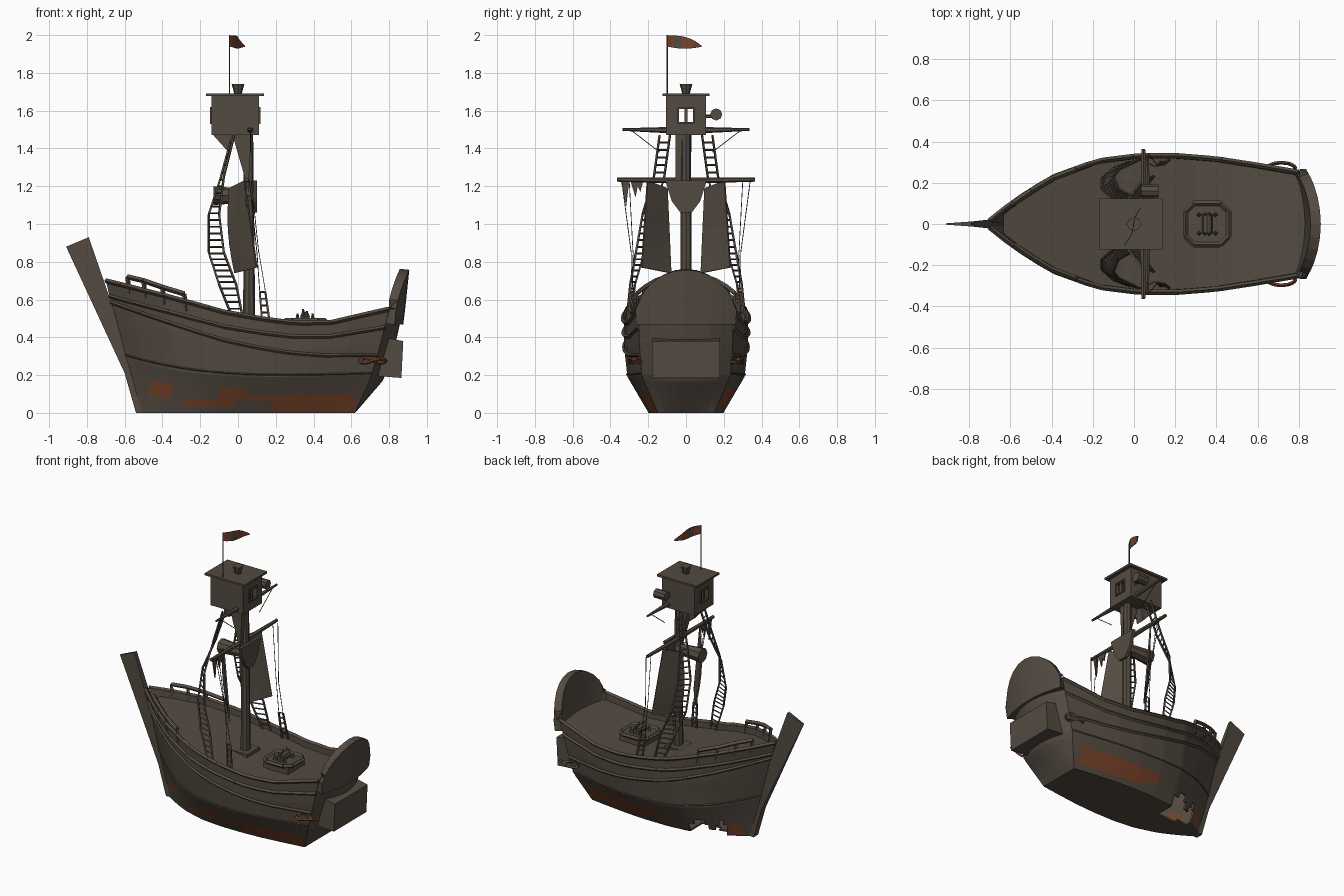
import bpy, bmesh, math
from mathutils import Vector

if "Cube" in bpy.data.objects:
    bpy.data.objects.remove(bpy.data.objects["Cube"])


def mat(name, rgb):
    m = bpy.data.materials.new(name)
    m.diffuse_color = (*rgb, 1)
    m.use_nodes = True
    m.node_tree.nodes["Principled BSDF"].inputs["Base Color"].default_value = m.diffuse_color
    return m


WOOD = mat("weathered_wood", (0.088, 0.070, 0.053))
RUST = mat("rust_red", (0.19, 0.055, 0.022))


def lerp(x, tab):
    if x <= tab[0][0]:
        return tab[0][1]
    for (a, va), (b, vb) in zip(tab, tab[1:]):
        if x <= b:
            return va + (vb - va) * (x - a) / (b - a)
    return tab[-1][1]


def finish(name, bm, mats=(WOOD,), thick=0, offset=-1):
    bmesh.ops.remove_doubles(bm, verts=bm.verts, dist=1e-5)
    bmesh.ops.recalc_face_normals(bm, faces=bm.faces)
    me = bpy.data.meshes.new(name)
    bm.to_mesh(me)
    bm.free()
    ob = bpy.data.objects.new(name, me)
    bpy.context.collection.objects.link(ob)
    for m in mats:
        me.materials.append(m)
    if thick:
        mod = ob.modifiers.new("thickness", 'SOLIDIFY')
        mod.thickness, mod.offset = thick, offset
    return ob


def grid(bm, rows):
    vs = [[bm.verts.new(p) for p in r] for r in rows]
    for a, b in zip(vs, vs[1:]):
        for i in range(len(a) - 1):
            bm.faces.new((a[i], a[i + 1], b[i + 1], b[i]))


def beam(bm, p, q, r1, r2=None, n=6):
    p, q = Vector(p), Vector(q)
    rot = (q - p).to_track_quat('Z', 'Y').to_matrix().to_4x4()
    rot.translation = (p + q) / 2
    bmesh.ops.create_cone(bm, cap_ends=True, segments=n, radius1=r1,
                          radius2=r1 if r2 is None else r2, depth=(q - p).length, matrix=rot)


def path(bm, pts, r, n=4):
    for p, q in zip(pts, pts[1:]):
        beam(bm, p, q, r, n=n)


def box(bm, lo, hi):
    vs = bmesh.ops.create_cube(bm, size=1)['verts']
    for v in vs:
        v.co = [(a + b) / 2 + c * (b - a) for a, b, c in zip(lo, hi, v.co)]


def prism(name, poly, lo, hi, axis='y', mats=(WOOD,)):
    bm = bmesh.new()
    P = (lambda a, b, c: (a, c, b)) if axis == 'y' else (lambda a, b, c: (c, a, b))
    A, B = ([bm.verts.new(P(a, b, c)) for a, b in poly] for c in (lo, hi))
    bm.faces.new(A)
    bm.faces.new(B)
    for i in range(len(A)):
        j = (i + 1) % len(A)
        bm.faces.new((A[i], A[j], B[j], B[i]))
    return finish(name, bm, mats)


# Hull shape: s runs bow to stern, t runs keel edge (0), chine (1), gunwale (2)
WIDTH = [(-.70, .015), (-.6, .10), (-.5, .17), (-.4, .23), (-.2, .305), (0, .33),
         (.2, .33), (.4, .315), (.6, .285), (.8, .25)]
SHEER = [(-.70, .70), (-.4, .62), (-.1, .535), (.1, .50), (.3, .475), (.5, .48), (.8, .55)]
STERN = [(0, .62), (.18, .70), (.35, .75), (.55, .80)]
BULGE = [(0, 0), (.18, .075), (.35, .08), (.55, .075)]


def hull_pt(s, t, k=1, out=0):
    X = -.70 + 1.5 * s
    chine = .17 + .03 * s + .12 * (1 - s) ** 4
    z = t * chine if t <= 1 else chine + (t - 1) * (lerp(X, SHEER) - chine)
    xb = lerp(z, [(0, -.53), (.21, -.58), (.7, -.70)])
    x = xb + (lerp(z, STERN) - xb) * s
    w = lerp(X, WIDTH) * lerp(t, [(0, .6), (1, .94), (1.5, .99), (2, 1)]) + out
    return Vector((x, k * w, z))


def stern_pt(t, k):
    p = hull_pt(1, t, k)
    p.x += lerp(p.z, BULGE) * (1 - k * k)
    return p


TS = [i / 6 for i in range(7)] + [1.25, 1.5, 1.75, 2]
KS = [i / 4 - 1 for i in range(9)]
bm = bmesh.new()
rows = []
for i in range(57):
    s = i / 56
    rows.append([hull_pt(s, t, -1) for t in reversed(TS)] +
                [hull_pt(s, 0, k) for k in KS[1:-1]] + [hull_pt(s, t, 1) for t in TS])
grid(bm, rows)
grid(bm, [[stern_pt(t, k) for k in KS] for t in TS])
# painted remains on the lower hull: (side, x0, x1, z0, z1)
PAINT = [(-1, -.47, -.35, .09, .15), (-1, -.28, -.01, .02, .06), (-1, -.1, .03, .08, .13),
         (-1, .03, .2, .06, .1), (-1, .18, .62, .01, .11), (1, .02, .6, .05, .13),
         (1, .12, .62, .02, .06), (1, -.52, -.40, .02, .08)]
hole = []
for f in bm.faces:
    c = f.calc_center_median()
    f.material_index = int(any(c.y * k > .05 and a < c.x < b and lo < c.z < hi
                               for k, a, b, lo, hi in PAINT))
    if c.y > .05 and -.385 < c.x < -.17 and c.z < .03 + .08 * abs(math.sin(c.x * 20)):
        hole.append(f)
bmesh.ops.delete(bm, geom=hole, context='FACES')
finish("hull", bm, (WOOD, RUST), .012)

# Deck set below the gunwale
bm = bmesh.new()
drows = []
for i in range(1, 25):
    p = hull_pt(i / 24, 2)
    drows.append([(p.x, k * (p.y - .012), p.z - .04) for k in (-1, -.5, 0, .5, 1)])
drows.append([(.86, k * .1, .51) for k in (-1, -.5, 0, .5, 1)])
grid(bm, drows)
finish("deck", bm)

# Gunwale and wales sweeping down toward the stern
bm = bmesh.new()
for k in (-1, 1):
    for t0, t1, r in ((2, 2, .013), (1.8, 1.72, .011), (1.72, 1.3, .01), (1.05, 1.03, .005)):
        path(bm, [hull_pt(i / 20, t0 + (t1 - t0) * i / 20, k, .001) for i in range(21)], r)
finish("wales", bm)

# Raised stern board
bm = bmesh.new()
rows = []
for i in range(13):
    k = math.sin((i / 12 - .5) * math.pi)
    q = 1 - k * k
    top = .55 + .21 * q ** .55
    x = .815 + .045 * q
    rows.append([(x - .01, .255 * k, .47), (x, .255 * k, .55), (x + .022 * q ** .5, .245 * k, top)])
grid(bm, rows)
finish("stern_board", bm, thick=.05, offset=0)
prism("stern_panel", [(.74, .195), (.865, .185), (.875, .38), (.80, .395)], -.18, .18)

# Stem post tapering to its tip
stem = prism("stem_post", [(-.91, .88), (-.79, .93), (-.69, .64), (-.54, .2), (-.45, 0),
                           (-.54, 0), (-.60, .21)], -.024, .024)
for v in stem.data.vertices:
    v.co.y *= lerp(v.co.x, [(-.91, .15), (-.79, .5), (-.68, 1)])

# Bow railings and stern loops
bm = bmesh.new()
for k in (-1, 1):
    pts = [(x, k * (lerp(x, WIDTH) - .01), z) for x, z in
           ((-.585, .72), (-.5, .70), (-.4, .665), (-.285, .63))]
    path(bm, pts, .014)
    for p in pts:
        beam(bm, p, (p[0] + .01, p[1], p[2] - .09), .012, n=4)
finish("bow_rail", bm)
for k, side in ((-1, "front"), (1, "back")):
    bm = bmesh.new()
    path(bm, [(.715 + .07 * math.cos(a), k * (.268 + .03 * math.sin(a)), .275 + .012 * math.sin(2 * a))
              for a in (j * math.pi / 6 for j in range(13))], .009)
    bm.normal_update()
    for f in bm.faces:
        f.material_index = int(k < 0 or f.normal.z < 0)
    finish("stern_loop_" + side, bm, (WOOD, RUST))

# Mast, yards and braces
bm = bmesh.new()
beam(bm, (.06, 0, .35), (.055, 0, 1.5), .033, .025, 8)
finish("mast", bm)
bm = bmesh.new()
for k in (-1, 1):
    beam(bm, (.045, 0, 1.23), (.045, k * .365, 1.235), .017, .011, 6)
    beam(bm, (.065, k * .08, 1.497), (.065, k * .335, 1.50), .017, .007, 6)
finish("yards", bm)
prism("yard_bracket", [(-.11, 1.23), (.11, 1.23), (.075, 1.12), (.03, 1.06), (-.03, 1.06), (-.075, 1.12)],
      .08, .1, 'x')
bm = bmesh.new()
beam(bm, (-.13, 0, 1.15), (.06, 0, 1.15), .05, .035, 8)
finish("furled_roll", bm)
prism("hut_knee", [(-.135, 1.475), (-.03, 1.475), (-.05, 1.38)], -.03, .03)
prism("mast_knee", [(-.03, 1.475), (.07, 1.475), (.055, 1.18)], -.055, 0)

# Lookout hut with see-through windows
bm = bmesh.new()
for x in (-.14, .10):
    lo, hi = x, x + .012
    box(bm, (lo, -.105, 1.475), (hi, .105, 1.54))
    box(bm, (lo, -.105, 1.61), (hi, .105, 1.68))
    for k in (-1, 1):
        box(bm, (lo, min(k * .036, k * .105), 1.54), (hi, max(k * .036, k * .105), 1.61))
    box(bm, (lo, -.008, 1.54), (hi, .008, 1.61))
    # window frame
    for a, b in (((-.045, 1.53), (.045, 1.54)), ((-.045, 1.61), (.045, 1.62)),
                 ((-.045, 1.53), (-.036, 1.62)), ((.036, 1.53), (.045, 1.62))):
        box(bm, (lo - .008, *a), (hi + .008, *b))
for y in (-.105, .095):
    box(bm, (-.14, y, 1.475), (.112, y + .01, 1.68))
box(bm, (-.14, -.105, 1.47), (.112, .105, 1.482))
finish("lookout_hut", bm)
bm = bmesh.new()
box(bm, (-.17, -.125, 1.678), (.138, .125, 1.692))
beam(bm, (0, 0, 1.69), (0, 0, 1.742), .02, .034, 8)
finish("hut_roof", bm)
bm = bmesh.new()
beam(bm, (.035, .16, 1.58), (.12, .16, 1.58), .032, n=8)
beam(bm, (.08, .1, 1.57), (.08, .16, 1.57), .01)
finish("lamp", bm)

# Flag and pole
bm = bmesh.new()
beam(bm, (-.045, -.1, 1.68), (-.045, -.1, 2.0), .004)
finish("flag_pole", bm)
bm = bmesh.new()
rows = []
for i in range(10):
    u = i / 9
    x, y = -.045 + .082 * u + .01 * math.sin(u * 6), -.1 + .18 * u
    rows.append([(x, y, 1.94 - .012 * math.sin(u * 3)), (x, y, 1.998 - .054 * u ** 3)])
grid(bm, rows)
for f in bm.faces:
    f.material_index = int(not -.05 < f.calc_center_median().y < -.02)
finish("flag", bm, (WOOD, RUST), .004, 0)

# Swept sail halves and torn strips
for k, side in ((-1, "front"), (1, "back")):
    bm = bmesh.new()
    rows = []
    for i in range(7):
        v = i / 6
        a = Vector((-.045 + .03 * v - .02 * math.sin(v * 3.1), k * (.10 - .02 * v), 1.19 - .45 * v))
        b = Vector((.035 + .065 * v, k * (.205 + .03 * v), 1.23 - .46 * v))
        rows.append([a.lerp(b, u / 3) for u in range(4)])
    grid(bm, rows)
    finish("sail_" + side, bm, thick=.01, offset=0)
for i, (y, z) in enumerate(((-.325, 1.09), (-.275, 1.14), (-.25, 1.17))):
    prism(f"torn_strip_{i + 1}", [(y - .02, 1.23), (y + .025, 1.23), (y + .008, z)], .04, .048, 'x')

# Rope ladders and stays
A = [(-.03, .085, 1.47), (-.09, .115, 1.25), (-.155, .17, 1.05), (-.155, .22, .85), (-.10, .27, .68), (-.02, .30, .48)]
B = [(-.02, .14, 1.47), (-.075, .17, 1.25), (-.10, .23, 1.05), (-.075, .265, .85), (-.01, .295, .68), (.03, .315, .48)]
C = [(.06, .3, 1.23), (.10, .28, .85), (.115, .285, .64), (.13, .30, .46)]
D = [(.07, .34, 1.23), (.11, .29, .85), (.145, .29, .64), (.17, .31, .46)]


def along(pts, u):
    u *= len(pts) - 1
    i = min(int(u), len(pts) - 2)
    return Vector(pts[i]).lerp(Vector(pts[i + 1]), u - i)


bm = bmesh.new()
for k in (-1, 1):
    flip = lambda p: Vector((p[0], k * p[1], p[2]))
    for rail in (A, B):
        path(bm, [flip(along(rail, i / 15)) for i in range(16)], .007)
    for i in range(1, 28):
        beam(bm, flip(along(A, i / 28)), flip(along(B, i / 28)), .005, n=4)
    for rail in (C, D):
        path(bm, [flip(p) for p in rail[:3]], .0025, 3)
        path(bm, [flip(p) for p in rail[2:]], .007)
    for i in range(5):
        u = (2 + i / 5) / 3
        beam(bm, flip(along(C, u)), flip(along(D, u)), .005, n=4)
    beam(bm, (.065, k * .29, 1.495), (.065, k * .14, 1.38), .003, n=3)
finish("rigging", bm)

# Deck hatch with broken drum, and mast base
bm = bmesh.new()
path_oct = [(.25, -.06), (.29, -.1), (.42, -.1), (.46, -.06), (.46, .06), (.42, .1), (.29, .1), (.25, .06)]
ring = [Vector((x, y, .49)) for x, y in path_oct]
path(bm, ring + ring[:1], .013)
box(bm, (.26, -.09, .43), (.45, .09, .49))
beam(bm, (.355, -.045, .51), (.355, .045, .51), .026, n=8)
for x, h in ((.315, .525), (.345, .55), (.365, .54), (.395, .525)):
    for y in (-.045, .045):
        beam(bm, (x, y, .48), (x, y, h), .014, .005, 4)
finish("hatch", bm)
bm = bmesh.new()
box(bm, (0, -.07, .44), (.12, .07, .482))
finish("mast_base", bm)
